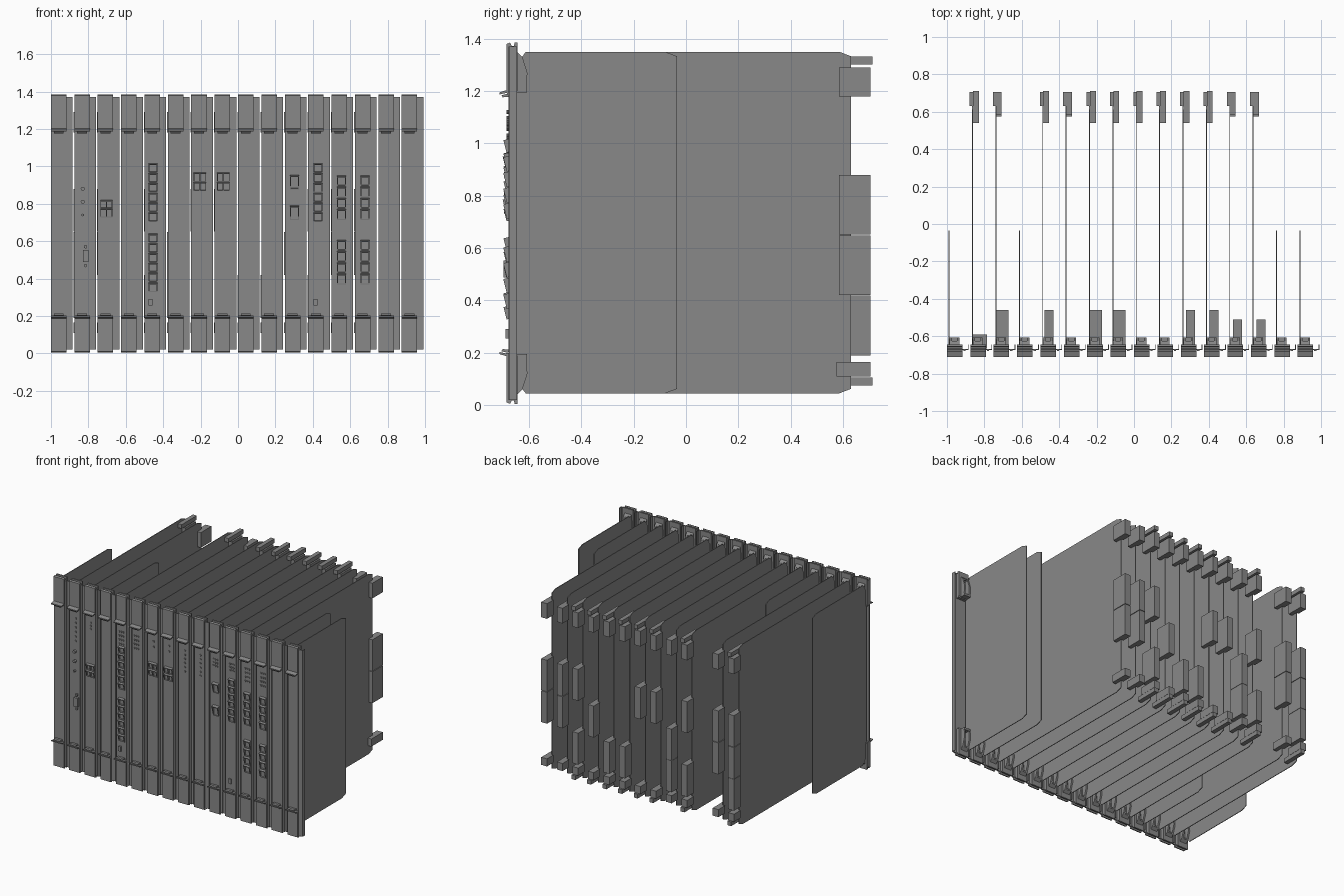
import bpy, bmesh, math
from mathutils import Matrix, Vector

if "Cube" in bpy.data.objects:
    bpy.data.objects.remove(bpy.data.objects["Cube"])

grey = bpy.data.materials.new("mid grey")
grey.diffuse_color = (0.25, 0.25, 0.25, 1)
grey.use_nodes = True
grey.node_tree.nodes["Principled BSDF"].inputs["Base Color"].default_value = grey.diffuse_color
PITCH, HEIGHT = 0.125, 1.39
SHORT = (0, 3, 14, 15)
parts = {}


def mesh(name):
    return parts.setdefault(name, bmesh.new())


def box(name, x0, x1, y0, y1, z0, z1):
    m = Matrix.LocRotScale(Vector(((x0 + x1) / 2, (y0 + y1) / 2, (z0 + z1) / 2)), None,
                           Vector((x1 - x0, y1 - y0, z1 - z0)))
    return bmesh.ops.create_cube(mesh(name), size=1, matrix=m)["verts"]


def extrude(name, profile, x0, x1, flip=False):
    """Extrude a (y, z) outline along x; flip mirrors it top to bottom."""
    bm = mesh(name)
    vs = [bm.verts.new((x0, y, HEIGHT - z if flip else z)) for y, z in profile]
    face = bm.faces.new(vs)
    new = bmesh.ops.extrude_face_region(bm, geom=[face])["geom"]
    moved = [v for v in new if isinstance(v, bmesh.types.BMVert)]
    bmesh.ops.translate(bm, verts=moved, vec=(x1 - x0, 0, 0))


def stud(name, x, z, r, y0, y1, sides=10):
    m = Matrix.Translation((x, (y0 + y1) / 2, z)) @ Matrix.Rotation(math.pi / 2, 4, 'X')
    bmesh.ops.create_cone(mesh(name), cap_ends=True, segments=sides, radius1=r, radius2=r,
                          depth=y1 - y0, matrix=m)


def leds(x, dx, cols, z_list):
    for c in range(cols):
        for z in z_list:
            stud("status_lights", x + c * dx, z, 0.007, -0.686, -0.67)


def jack(x0, x1, z0, z1, tilt=14, back=-0.47, cols=1):
    """Tilted socket shell with a recessed opening per column."""
    bm = mesh("sockets")
    w = (x1 - x0) / cols
    for c in range(cols):
        a = x0 + c * w
        vs = box("sockets", a, a + w, -0.692, -0.65, z0, z1)
        front = [f for f in {f for v in vs for f in v.link_faces} if f.calc_center_median().y < -0.69]
        bmesh.ops.inset_region(bm, faces=front, thickness=min(w, z1 - z0) * 0.16, depth=0)
        bmesh.ops.translate(bm, verts=list({v for f in front for v in f.verts}), vec=(0, 0, 0))
        ext = bmesh.ops.extrude_face_region(bm, geom=front)["geom"]
        inner = [v for v in ext if isinstance(v, bmesh.types.BMVert)]
        bmesh.ops.translate(bm, verts=inner, vec=(0, 0.025, 0))
        bmesh.ops.delete(bm, geom=front, context='FACES_ONLY')
        # collect the whole shell and tilt it
        shell, todo = set(), list(vs)
        while todo:
            v = todo.pop()
            if v not in shell:
                shell.add(v)
                todo += [e.other_vert(v) for e in v.link_edges]
        bmesh.ops.rotate(bm, verts=list(shell), cent=(a, -0.67, (z0 + z1) / 2),
                         matrix=Matrix.Rotation(math.radians(tilt), 3, 'X'))


def jack_stack(x0, x1, z0, z1, n, back, cols=1):
    h = (z1 - z0) / n
    for k in range(n):
        jack(x0, x1, z0 + k * h + 0.002, z0 + (k + 1) * h - 0.002, cols=cols)
    box("socket_bodies", x0, x1, -0.665, back, z0, z1)


def steps(n, top=1.12, d=0.03):
    return [top - d * k for k in range(n)]


# Repeating modules: face plate, latches and circuit board
for i in range(16):
    x = -1 + PITCH * i
    box("face_plate", x, x + 0.083, -0.679, -0.668, 0.2, 1.19)
    box("face_backing", x + 0.006, x + 0.116, -0.674, -0.668, 0.02, 1.37)
    box("face_flange", x + 0.112, x + 0.116, -0.674, -0.645, 0.02, 1.37)
    box("face_rib", x + 0.088, x + 0.1, -0.679, -0.672, 0.02, 1.37)
    for flip in (False, True):
        # channel shaped latch cover with a pull lip
        extrude("latch_cover", [(-0.685, 1.2), (-0.685, 1.38), (-0.672, 1.385), (-0.666, 1.372),
                                (-0.657, 1.372), (-0.655, 1.385), (-0.643, 1.385), (-0.643, 1.2)],
                x, x + 0.083, flip)
        extrude("latch_lip", [(-0.68, 1.205), (-0.712, 1.195), (-0.712, 1.187), (-0.69, 1.192),
                              (-0.645, 1.188), (-0.645, 1.205)], x, x + 0.083, flip)
        extrude("latch_button", [(-0.68, 1.19), (-0.705, 1.184), (-0.7, 1.176), (-0.675, 1.178)],
                x + 0.015, x + 0.068, flip)
        # open hook frame behind the cover
        arm = [(-0.645, 1.195), (-0.61, 1.195), (-0.606, 1.27), (-0.625, 1.33), (-0.645, 1.35)]
        for a in (x + 0.014, x + 0.054):
            extrude("latch_hook", arm, a, a + 0.012, flip)
        extrude("latch_hook", [(-0.645, 1.195), (-0.607, 1.195), (-0.607, 1.21), (-0.645, 1.21)],
                x + 0.014, x + 0.066, flip)
        extrude("latch_hook", [(-0.645, 1.33), (-0.625, 1.32), (-0.625, 1.33), (-0.645, 1.35)],
                x + 0.014, x + 0.066, flip)
    b = x + 0.0095
    end = -0.035 if i in SHORT else 0.63
    extrude("circuit_board", [(-0.655, 0.1), (-0.612, 0.045), (end - 0.045, 0.045), (end, 0.062),
                              (end, 1.333), (end - 0.045, 1.35), (-0.612, 1.35), (-0.655, 1.29)],
            b, b + 0.005)

# Rear connectors: which of the three long blocks each board carries
LONG = {1: "abc", 2: "ab", 4: "ac", 5: "bc", 6: "a", 7: "a", 8: "c", 9: "c",
        10: "b", 11: "ac", 12: "ab", 13: "ab"}
SPAN = {"a": (0.652, 0.88), "b": (0.42, 0.648), "c": (0.19, 0.418)}


def rear_block(name, b, z0, z1, y0=0.585):
    box(name, b - 0.013, b + 0.033, 0.631, 0.705, z0, z1)
    box(name, b + 0.005, b + 0.033, y0, 0.631, z0, z1)


for i, keys in LONG.items():
    b = -1 + PITCH * i + 0.0095
    rear_block("upper_connector", b, 1.18, 1.29)
    for k in keys:
        rear_block("long_connector", b, *SPAN[k])
    rear_block("lower_connector", b, 0.11, 0.165, 0.575)
    if i not in (2, 5, 12, 13):
        for z in (1.302, 0.076):
            box("guide_pin", b + 0.005, b + 0.036, 0.54, 0.712, z, z + 0.03)

# Status lights
leds(-0.825, 0, 1, steps(6, d=0.033))
leds(-0.705, 0, 1, steps(3, d=0.023))
leds(-0.475, 0.015, 3, steps(4))
leds(-0.355, 0.015, 3, steps(4))
for x in (-0.2, -0.075):
    leds(x, 0, 1, (1.12, 1.08))
for x in (0.05, 0.175):
    leds(x, 0, 1, steps(6))
for x in (0.28, 0.41):
    leds(x, 0.015, 3, steps(3, d=0.023))
for x in (0.535, 0.66):
    leds(x, 0.015, 3, steps(4))

# Buttons and serial port
for z, r in ((0.88, 0.011), (0.81, 0.011), (0.74, 0.007)):
    stud("push_button", -0.83, z, r, -0.695, -0.67, 12)
for z in (0.57, 0.47):
    stud("port_screw", -0.815, z, 0.01, -0.692, -0.67, 6)
box("serial_port", -0.83, -0.8, -0.697, -0.67, 0.488, 0.552)
box("serial_port_body", -0.865, -0.785, -0.665, -0.59, 0.46, 0.58)

# Sockets on the face plates
jack_stack(-0.735, -0.672, 0.73, 0.825, 2, -0.46, 2)
for z in (0.33, 0.705):
    jack_stack(-0.478, -0.43, z, z + 0.315, 6, -0.46)
for x in (-0.237, -0.112):
    jack_stack(x, x + 0.067, 0.87, 0.97, 2, -0.46, 2)
for z in (0.715, 0.88):
    jack_stack(0.277, 0.325, z, z + 0.078, 1, -0.46)
jack_stack(0.405, 0.452, 0.705, 1.02, 6, -0.46)
for x in (0.53, 0.655):
    for z in (0.37, 0.715):
        jack_stack(x, x + 0.048, z, z + 0.24, 4, -0.51)
for x in (-0.478, 0.405):
    box("service_port", x, x + 0.02, -0.69, -0.66, 0.255, 0.29)

# Turn every collected part into an object
for name, bm in parts.items():
    bmesh.ops.recalc_face_normals(bm, faces=bm.faces[:])
    me = bpy.data.meshes.new(name)
    bm.to_mesh(me)
    bm.free()
    me.materials.append(grey)
    bpy.context.collection.objects.link(bpy.data.objects.new(name, me))
